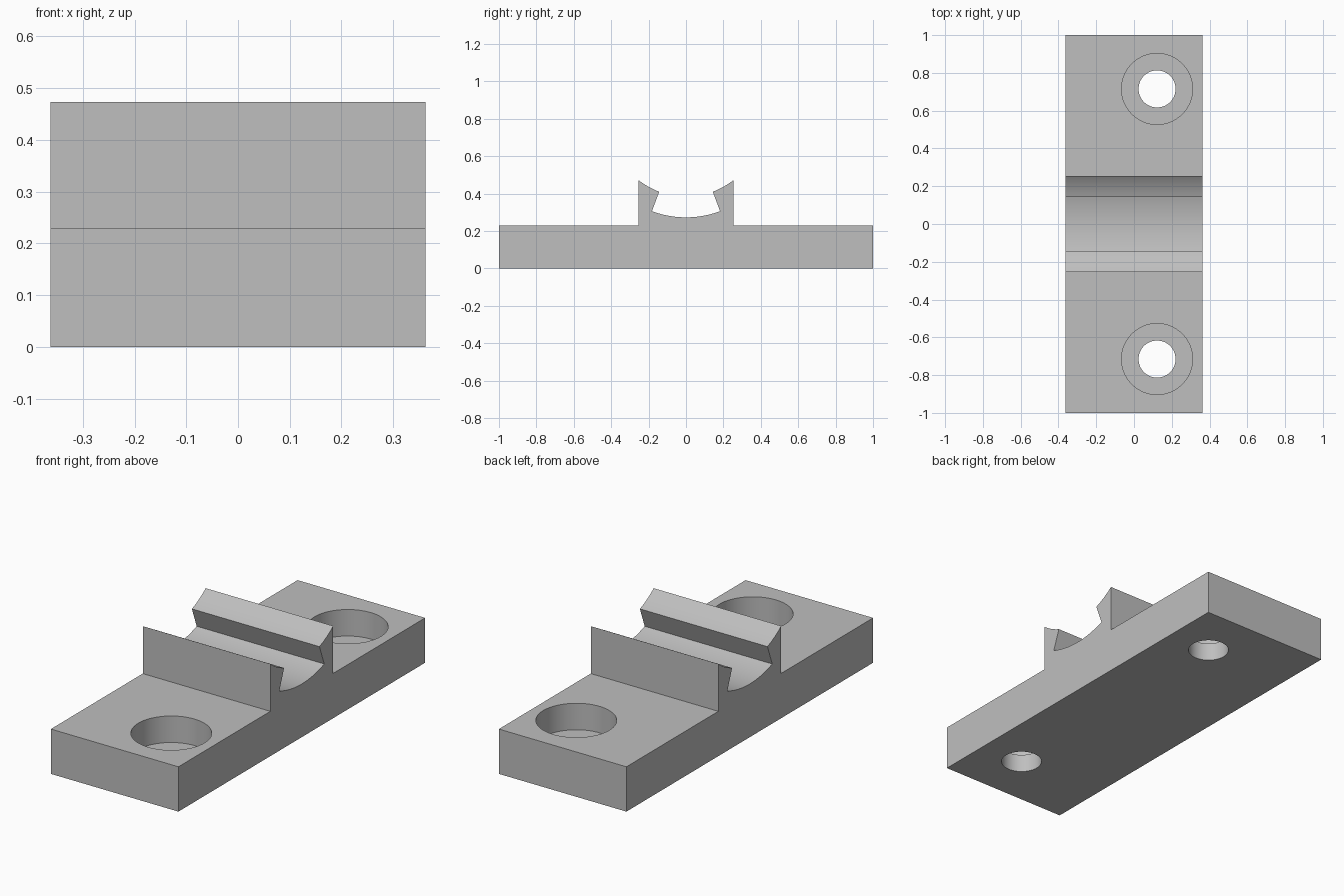
import bpy, bmesh
from math import sin, cos, asin, radians
from mathutils import Vector

if "Cube" in bpy.data.objects:
    bpy.data.objects.remove(bpy.data.objects["Cube"], do_unlink=True)

HALF_WIDTH, BASE_TOP = 0.362, 0.23
CRADLE_HALF = 0.255                    # half depth of the raised cradle
AXIS_Z, R_LIP, R_GROOVE = 0.793, 0.409, 0.52   # concentric arcs of the cradle
GROOVE_ANGLE = radians(20.5)
HOLE_X, HOLE_Y = 0.122, 0.715
BORE_FLOOR = 0.094

grey = bpy.data.materials.new("plain grey")
grey.use_nodes = True
colour = (0.52, 0.52, 0.52, 1)
grey.diffuse_color = colour
grey.node_tree.nodes["Principled BSDF"].inputs["Base Color"].default_value = colour


def arc(radius, start, end, steps):
    """Points (y, z) on the underside of a circle about the cradle axis."""
    angles = [start + (end - start) * i / steps for i in range(steps + 1)]
    return [(radius * sin(a), AXIS_Z - radius * cos(a)) for a in angles]


def extrude_profile(name, points):
    bm = bmesh.new()
    face = bm.faces.new([bm.verts.new((-HALF_WIDTH, y, z)) for y, z in points])
    result = bmesh.ops.extrude_face_region(bm, geom=[face])
    moved = [v for v in result["geom"] if isinstance(v, bmesh.types.BMVert)]
    bmesh.ops.translate(bm, verts=moved, vec=Vector((2 * HALF_WIDTH, 0, 0)))
    bmesh.ops.recalc_face_normals(bm, faces=bm.faces)
    mesh = bpy.data.meshes.new(name)
    bm.to_mesh(mesh)
    bm.free()
    obj = bpy.data.objects.new(name, mesh)
    bpy.context.collection.objects.link(obj)
    obj.data.materials.append(grey)
    return obj


def drill(obj, radius, y, bottom, top):
    bpy.ops.mesh.primitive_cylinder_add(vertices=64, radius=radius, depth=top - bottom,
                                        location=(HOLE_X, y, (top + bottom) / 2))
    cutter = bpy.context.object
    cutter.name = "hole_cutter"
    cutter.hide_render = True
    cutter.data.materials.append(grey)
    mod = obj.modifiers.new("hole", "BOOLEAN")
    mod.operation, mod.solver, mod.object = "DIFFERENCE", "EXACT", cutter
    bpy.context.view_layer.objects.active = obj
    bpy.ops.object.modifier_apply(modifier=mod.name)
    bpy.data.objects.remove(cutter, do_unlink=True)


# Side profile: flat base, two lips and the undercut groove between them
lip_angle = asin(CRADLE_HALF / R_LIP)
profile = [(-1, 0), (-1, BASE_TOP), (-CRADLE_HALF, BASE_TOP)]
profile += arc(R_LIP, -lip_angle, -GROOVE_ANGLE, 8)
profile += arc(R_GROOVE, -GROOVE_ANGLE, GROOVE_ANGLE, 20)
profile += arc(R_LIP, GROOVE_ANGLE, lip_angle, 8)
profile += [(CRADLE_HALF, BASE_TOP), (1, BASE_TOP), (1, 0)]
bracket = extrude_profile("mounting_bracket", profile)

# Counterbored screw holes at both ends
for side in (-1, 1):
    drill(bracket, 0.188, side * HOLE_Y, BORE_FLOOR, BASE_TOP + 0.1)
    drill(bracket, 0.098, side * HOLE_Y, -0.1, BASE_TOP + 0.1)

bpy.ops.object.select_all(action="DESELECT")
bracket.select_set(True)
bpy.context.view_layer.objects.active = bracket
bpy.ops.object.shade_smooth_by_angle(angle=radians(30))
